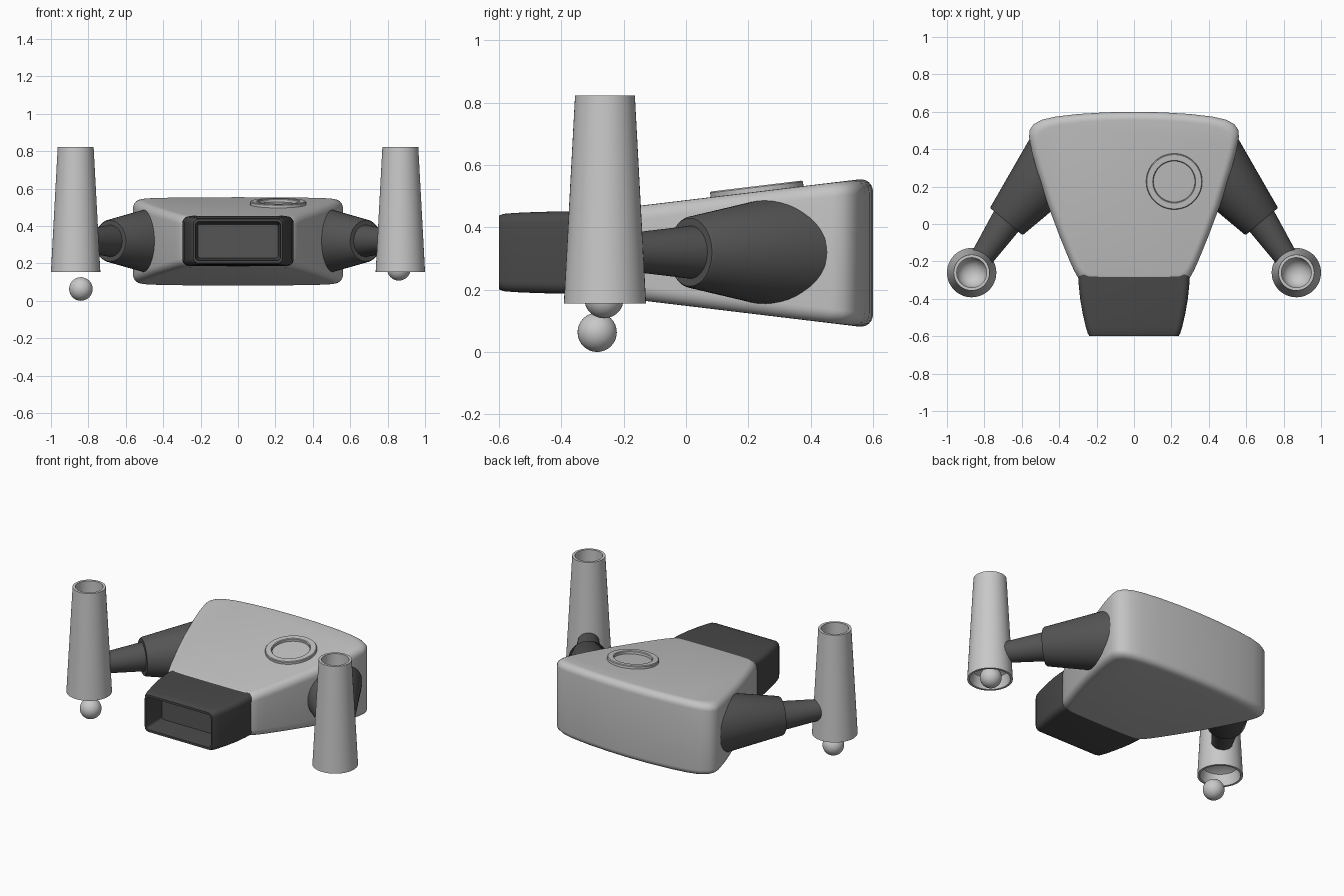
import bpy, bmesh, math
from mathutils import Vector

if "Cube" in bpy.data.objects:
    bpy.data.objects.remove(bpy.data.objects["Cube"])


def material(name, r, g, b):
    m = bpy.data.materials.new(name)
    m.diffuse_color = (r, g, b, 1)
    m.use_nodes = True
    m.node_tree.nodes["Principled BSDF"].inputs["Base Color"].default_value = m.diffuse_color
    return m


LIGHT = material("light grey shell", 0.55, 0.55, 0.55)
PALE = material("pale grey tube", 0.58, 0.58, 0.58)
DARK = material("dark grey nose", 0.065, 0.065, 0.065)
ARM = material("charcoal arm", 0.09, 0.09, 0.09)


def finish(name, bm, mats, angle=35):
    bmesh.ops.recalc_face_normals(bm, faces=bm.faces)
    me = bpy.data.meshes.new(name)
    bm.to_mesh(me)
    bm.free()
    ob = bpy.data.objects.new(name, me)
    bpy.context.collection.objects.link(ob)
    for m in mats:
        me.materials.append(m)
    bpy.ops.object.select_all(action='DESELECT')
    ob.select_set(True)
    bpy.context.view_layer.objects.active = ob
    bpy.ops.object.shade_smooth_by_angle(angle=math.radians(angle))
    return ob


def loft(rings, closed=False):
    """Skin a list of equally long point rings; cap the ends unless closed."""
    bm = bmesh.new()
    vs = [[bm.verts.new(p) for p in ring] for ring in rings]
    n = len(vs[0])
    pairs = list(zip(vs, vs[1:])) + ([(vs[-1], vs[0])] if closed else [])
    for a, b in pairs:
        for i in range(n):
            j = (i + 1) % n
            bm.faces.new((a[i], a[j], b[j], b[i]))
    if not closed:
        bm.faces.new(vs[0])
        bm.faces.new(vs[-1])
    return bm


def circle(center, axis, r, n=48):
    q = Vector(axis).to_track_quat('Z', 'Y')
    return [Vector(center) + q @ Vector((r * math.cos(2 * math.pi * i / n),
                                         r * math.sin(2 * math.pi * i / n), 0))
            for i in range(n)]


def rounded_rect(y, hw, hh, rad, zc=0.319, seg=6):
    pts = []
    for k, (sx, sz) in enumerate([(1, 1), (-1, 1), (-1, -1), (1, -1)]):
        for i in range(seg + 1):
            a = math.pi / 2 * (k + i / seg)
            pts.append((sx * (hw - rad) + rad * math.cos(a), y,
                        zc + sz * (hh - rad) + rad * math.sin(a)))
    return pts


# Body: tapered plan outline, thicker to the rear, with rounded rims
half = [(0, 0.60), (0.15, 0.597), (0.3, 0.588), (0.42, 0.574), (0.49, 0.558),
        (0.535, 0.535), (0.558, 0.503), (0.561, 0.465), (0.545, 0.38),
        (0.52, 0.29), (0.46, 0.10), (0.40, -0.06), (0.345, -0.195),
        (0.32, -0.25), (0.297, -0.29), (0.265, -0.312), (0.2, -0.319), (0, -0.322)]
outline = half + [(-x, y) for x, y in reversed(half[1:-1])]


def slice_ring(inset, drop, top):
    ring = []
    for x, y in outline:
        px = x * (1 - inset / 0.5)
        py = 0.14 + (y - 0.14) * (1 - inset / 0.46)
        z = 0.487 + 0.12 * py - drop if top else 0.148 - 0.12 * py + drop
        ring.append((px, py, z))
    return ring


R = 0.045
arc = [(R * (1 - math.cos(a)), R * (1 - math.sin(a)))
       for a in [math.pi / 2 * i / 6 for i in range(7)]]
rings = [slice_ring(i, d, False) for i, d in reversed(arc)]
rings += [slice_ring(i, d, True) for i, d in arc]
finish("body_shell", loft(rings), [LIGHT], 40)

# Nose: rounded box with a recessed front opening
nose = [(-0.25, 0.297, 0.133, 0.035), (-0.32, 0.296, 0.133, 0.035),
        (-0.40, 0.288, 0.132, 0.035), (-0.48, 0.274, 0.130, 0.035),
        (-0.55, 0.258, 0.127, 0.033), (-0.585, 0.247, 0.124, 0.031),
        (-0.60, 0.238, 0.118, 0.028), (-0.60, 0.228, 0.104, 0.020),
        (-0.46, 0.215, 0.090, 0.015)]
bm = loft([rounded_rect(*p) for p in nose])
for f in bm.faces:
    if len(f.verts) > 4 and f.calc_center_median().y < -0.4:
        f.material_index = 1
finish("nose_intake", bm, [DARK, ARM])

# Raised ring on the sloping top, right side only
tilt = Vector((0, -0.12, 1)).normalized()
base = Vector((0.215, 0.228, 0.487 + 0.12 * 0.228))
ring_profile = [(0.150, -0.01), (0.150, 0.014), (0.146, 0.018),
                (0.115, 0.018), (0.111, 0.014), (0.111, -0.01)]
finish("top_ring", loft([circle(base + tilt * h, tilt, r, 64)
                         for r, h in ring_profile], True), [LIGHT])

# Arms and upright tubes on both sides
TX, TY = 0.868, -0.26
tube_profile = [(0.118, 0.155), (0.132, 0.155), (0.096, 0.822), (0.080, 0.822),
                (0.080, 0.36), (0.070, 0.325), (0.045, 0.30), (0.015, 0.29)]
recess_profile = [(0.015, 0.25), (0.07, 0.245), (0.105, 0.225)]
for s, side in ((1, "right"), (-1, "left")):
    axis = Vector((s * 0.643, -0.766, 0))
    end = Vector((s * 0.683, 0.013, 0.32))
    upper = [circle(end - axis * d, axis, r)
             for d, r in ((0.45, 0.194), (0.008, 0.115), (0, 0.109))]
    finish(side + "_upper_arm", loft(upper), [ARM])

    a, b = Vector((s * 0.665, 0.04, 0.32)), Vector((s * 0.812, -0.177, 0.32))
    finish(side + "_lower_arm",
           loft([circle(a, b - a, 0.088), circle(b, b - a, 0.062)]), [ARM])

    prof = recess_profile + tube_profile
    finish(side + "_tube",
           loft([circle((s * TX, TY, z), (0, 0, 1), r) for r, z in prof]), [PALE])

# Balls under the tubes, the left one hanging lower
for name, loc in (("left_ball", (-0.84, -0.285, 0.063)),
                  ("right_ball", (0.86, -0.263, 0.171))):
    bm = bmesh.new()
    bmesh.ops.create_uvsphere(bm, u_segments=32, v_segments=16, radius=0.063)
    bmesh.ops.translate(bm, verts=bm.verts, vec=loc)
    finish(name, bm, [PALE])
